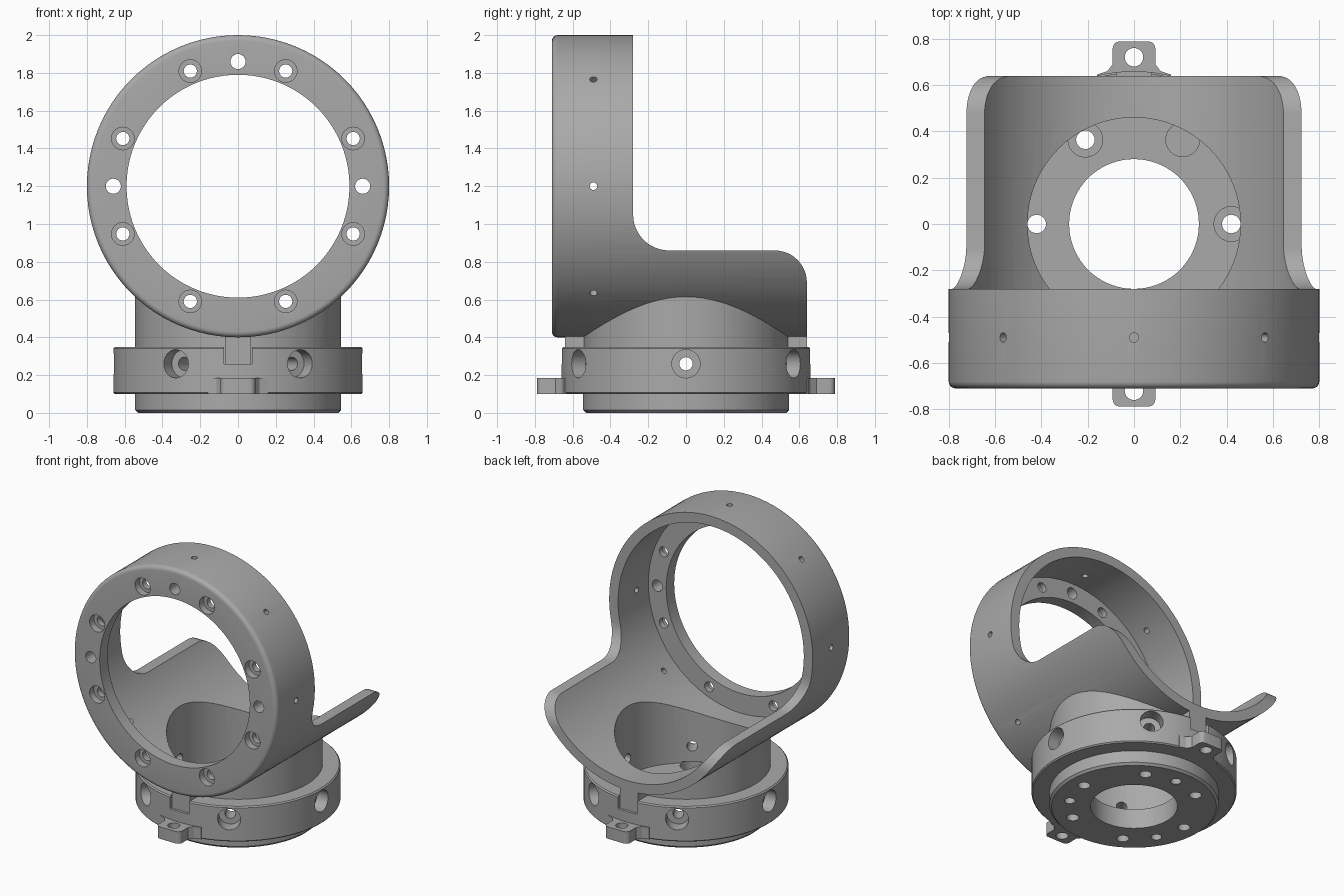
import bpy, bmesh
from math import sin, cos, pi, radians
from mathutils import Matrix, Vector

if "Cube" in bpy.data.objects:
    bpy.data.objects.remove(bpy.data.objects["Cube"])

grey = bpy.data.materials.new("machined_grey")
grey.use_nodes = True
grey.diffuse_color = (0.4, 0.4, 0.4, 1)
grey.node_tree.nodes["Principled BSDF"].inputs["Base Color"].default_value = grey.diffuse_color

RING_Z = 1.2
ALONG_Y = Matrix.Translation((0, 0, RING_Z)) @ Matrix.Rotation(-pi / 2, 4, "X")


def finish(name, bm, matrix=Matrix()):
    bmesh.ops.recalc_face_normals(bm, faces=bm.faces)
    bm.transform(matrix)
    mesh = bpy.data.meshes.new(name)
    bm.to_mesh(mesh)
    bm.free()
    mesh.materials.append(grey)
    ob = bpy.data.objects.new(name, mesh)
    bpy.context.collection.objects.link(ob)
    return ob


def revolve(name, profile, matrix=Matrix(), sides=96):
    """Closed (radius, height) profile turned around the local z axis."""
    bm = bmesh.new()
    rings = [[bm.verts.new((r * cos(2 * pi * i / sides), r * sin(2 * pi * i / sides), h))
              for r, h in profile] for i in range(sides)]
    n = len(profile)
    for i in range(sides):
        a, b = rings[i], rings[(i + 1) % sides]
        for j in range(n):
            k = (j + 1) % n
            bm.faces.new((a[j], b[j], b[k], a[k]))
    return finish(name, bm, matrix)


def prism(name, points, depth, matrix=Matrix()):
    """Outline in local xy raised along local z."""
    bm = bmesh.new()
    face = bm.faces.new([bm.verts.new((x, y, 0)) for x, y in points])
    top = bmesh.ops.extrude_face_region(bm, geom=[face])["geom"]
    bmesh.ops.translate(bm, vec=(0, 0, depth), verts=[v for v in top if isinstance(v, bmesh.types.BMVert)])
    return finish(name, bm, matrix)


def rod(start, end, radius, sides=24):
    start, end = Vector(start), Vector(end)
    axis = end - start
    bm = bmesh.new()
    bmesh.ops.create_cone(bm, cap_ends=True, segments=sides, radius1=radius, radius2=radius, depth=axis.length)
    turn = axis.to_track_quat("Z", "Y").to_matrix().to_4x4()
    return finish("cutter", bm, Matrix.Translation((start + end) / 2) @ turn)


def box(name, lo, hi):
    bm = bmesh.new()
    bmesh.ops.create_cube(bm, size=1)
    lo, hi = Vector(lo), Vector(hi)
    return finish(name, bm, Matrix.Translation((lo + hi) / 2) @ Matrix.Diagonal((*(hi - lo), 1)))


def boolean(ob, others, operation="DIFFERENCE"):
    """Apply each boolean in turn and drop the helper shapes."""
    for other in others:
        mod = ob.modifiers.new("boolean", "BOOLEAN")
        mod.object, mod.operation, mod.solver = other, operation, "EXACT"
        bpy.context.view_layer.update()
        mesh = bpy.data.meshes.new_from_object(ob.evaluated_get(bpy.context.evaluated_depsgraph_get()))
        ob.modifiers.clear()
        ob.data = mesh
    for other in others:
        bpy.data.objects.remove(other)


def arc(cx, cy, r, a0, a1, steps=12):
    return [(cx + r * cos(radians(a0 + (a1 - a0) * i / steps)),
             cy + r * sin(radians(a0 + (a1 - a0) * i / steps))) for i in range(steps + 1)]


def polar(r, degrees, z=0):
    return (r * cos(radians(degrees)), r * sin(radians(degrees)), z)


def on_ring(r, degrees, y):
    x, z, _ = polar(r, degrees)
    return (x, y, RING_Z + z)


# Upright ring with a front flange, continuing back as a half-pipe cradle
bracket = revolve("bracket", [(0.59, -0.71)] + arc(0.77, -0.68, 0.03, -90, 0, 5)
                  + [(0.8, 0.66), (0.73, 0.66), (0.73, -0.62), (0.59, -0.62)], ALONG_Y)
side = ([(-0.8, 0.3), (0.64, 0.3)] + arc(0.47, 0.69, 0.17, 0, 90)
        + arc(-0.09, 1.05, 0.19, 270, 180) + [(-0.28, 2.1), (-0.8, 2.1)])
across = Matrix(((0, 0, 1, -1), (1, 0, 0, 0), (0, 1, 0, 0), (0, 0, 0, 1)))
boolean(bracket, [prism("side_outline", side, 2, across)], "INTERSECT")

# Neck below the cradle, trimmed to the curve and bored out
neck = revolve("neck", [(0.28, 0), (0.53, 0), (0.545, 0.015), (0.545, 0.75), (0.28, 0.75)])
boolean(neck, [rod((0, -1, RING_Z), (0, 1, RING_Z), 0.75, 96)])
boolean(bracket, [neck], "UNION")
boolean(bracket, [rod((0, 0, 0.14), (0, 0, 0.95), 0.46, 64)])

# Flange screw holes, dowel holes and radial set screw holes
holes = []
for k in range(8):
    a = 22.5 + 45 * k
    holes += [rod(on_ring(0.66, a, -0.8), on_ring(0.66, a, -0.55), 0.035),
              rod(on_ring(0.66, a, -0.8), on_ring(0.66, a, -0.66), 0.06)]
    if k != 6:
        holes.append(rod(on_ring(0.7, 45 * k, -0.49), on_ring(0.9, 45 * k, -0.49), 0.02, 16))
for a in (0, 90, 180):
    holes.append(rod(on_ring(0.66, a, -0.8), on_ring(0.66, a, -0.55), 0.04))

# Floor screw holes, with blind dowel holes from underneath
for k in range(6):
    holes += [rod(polar(0.42, 60 * k, -0.1), polar(0.42, 60 * k, 0.15), 0.04),
              rod(polar(0.42, 60 * k, 0.08), polar(0.42, 60 * k, 0.15), 0.075),
              rod(polar(0.4, 60 * k, 0.26), polar(0.6, 60 * k, 0.26), 0.035)]
for a in (90, 210, 330):
    holes.append(rod(polar(0.42, a, -0.1), polar(0.42, a, 0.08), 0.035))
boolean(bracket, holes)

# Clamp collar around the neck with counterbored screws and key slots
collar = revolve("collar", [(0.535, 0.1), (0.652, 0.1), (0.66, 0.108), (0.66, 0.342), (0.652, 0.35), (0.535, 0.35)])
cuts = [rod(polar(0.5, 60 * k, 0.26), polar(0.6, 60 * k, 0.26), 0.035) for k in range(6)]
cuts += [rod(polar(0.57, 60 * k, 0.26), polar(0.75, 60 * k, 0.26), 0.075) for k in range(6)]
cuts += [box("slot", (-0.075, min(s * 0.5, s * 0.7), 0.26), (0.075, max(s * 0.5, s * 0.7), 0.5)) for s in (-1, 1)]
boolean(collar, cuts)

# Front and back keys and drilled tabs
parts = [bracket, collar]
half = [(0.16, 0.6), (0.16, 0.645), (0.115, 0.66), (0.092, 0.69)] + arc(0.062, 0.758, 0.03, 0, 90, 5)
outline = half + [(-x, y) for x, y in reversed(half)]
for label, s in (("front", -1), ("back", 1)):
    ys = sorted((s * 0.53, s * 0.64))
    parts.append(box(label + "_key", (-0.07, ys[0], 0.26), (0.07, ys[1], 0.43)))
    tab = prism(label + "_tab", [(x, s * y) for x, y in outline], 0.085, Matrix.Translation((0, 0, 0.1)))
    boolean(tab, [rod((0, s * 0.72, 0), (0, s * 0.72, 0.3), 0.04)])
    parts.append(tab)

# Smooth curved walls, keep machined edges crisp
bpy.ops.object.select_all(action="DESELECT")
for ob in parts:
    ob.select_set(True)
bpy.context.view_layer.objects.active = bracket
bpy.ops.object.shade_smooth_by_angle(angle=radians(30))
